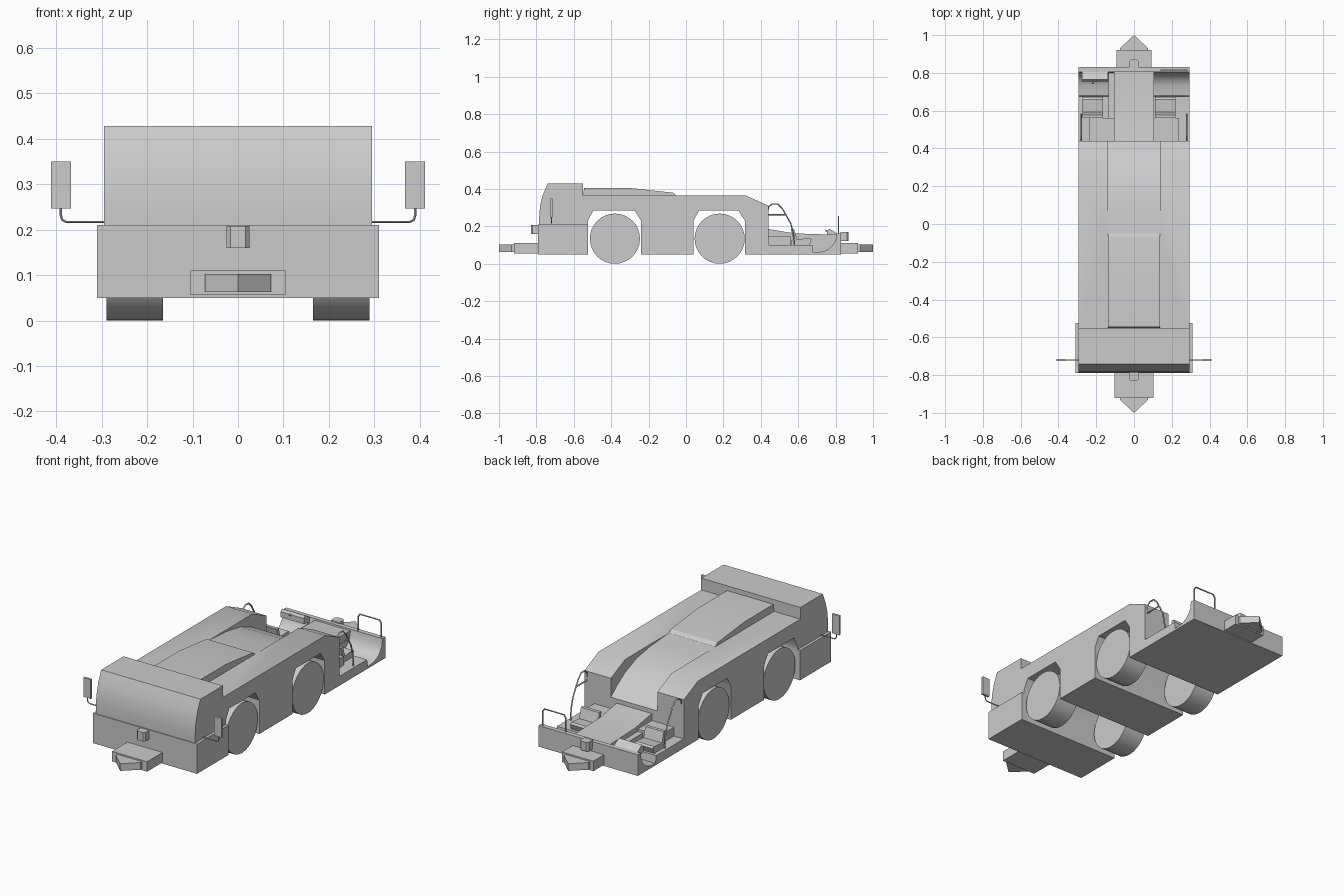
import bpy, bmesh, math
from mathutils import Vector

if "Cube" in bpy.data.objects:
    bpy.data.objects.remove(bpy.data.objects["Cube"])


def finish(ob, angle=30):
    bpy.ops.object.select_all(action='DESELECT')
    ob.select_set(True)
    bpy.context.view_layer.objects.active = ob
    bpy.ops.object.shade_smooth_by_angle(angle=math.radians(angle))
    return ob


def prism(name, pts, axis, a, b):
    """Extrude a 2D profile: axis 'x' takes (y, z) points, axis 'z' takes (x, y)."""
    place = (lambda p: (a, p[0], p[1])) if axis == 'x' else (lambda p: (p[0], p[1], a))
    bm = bmesh.new()
    face = bm.faces.new([bm.verts.new(place(p)) for p in pts])
    ext = bmesh.ops.extrude_face_region(bm, geom=[face])
    move = Vector((b - a, 0, 0)) if axis == 'x' else Vector((0, 0, b - a))
    bmesh.ops.translate(bm, vec=move, verts=[v for v in ext['geom'] if isinstance(v, bmesh.types.BMVert)])
    bmesh.ops.recalc_face_normals(bm, faces=bm.faces)
    me = bpy.data.meshes.new(name)
    bm.to_mesh(me)
    bm.free()
    ob = bpy.data.objects.new(name, me)
    bpy.context.collection.objects.link(ob)
    return finish(ob)


def box(name, x0, x1, y0, y1, z0, z1):
    return prism(name, [(y0, z0), (y1, z0), (y1, z1), (y0, z1)], 'x', x0, x1)


def tube(name, pts, r=0.004):
    cu = bpy.data.curves.new(name, 'CURVE')
    cu.dimensions = '3D'
    cu.bevel_depth = r
    cu.bevel_resolution = 1
    cu.use_fill_caps = True
    sp = cu.splines.new('POLY')
    sp.points.add(len(pts) - 1)
    for p, co in zip(sp.points, pts):
        p.co = (*co, 1)
    ob = bpy.data.objects.new(name, cu)
    bpy.context.collection.objects.link(ob)
    bpy.ops.object.select_all(action='DESELECT')
    ob.select_set(True)
    bpy.context.view_layer.objects.active = ob
    bpy.ops.object.convert(target='MESH')
    return finish(bpy.context.object, 60)


# main hull with wheel arches, sunken channel cut along its rear deck
def arch(y0, y1):
    return [(y0, 0.05), (y0, 0.23), (y0 + 0.03, 0.285), (y1 - 0.035, 0.285), (y1, 0.23), (y1, 0.05)]


hull = prism('hull', [(-0.56, 0.365), (-0.56, 0.21), (-0.525, 0.21)] + arch(-0.525, -0.24)[1:]
             + arch(0.04, 0.315) + [(0.44, 0.05), (0.44, 0.31), (0.32, 0.365)], 'x', -0.295, 0.295)
cutter = prism('channel_cutter', [(-0.05, 0.365), (0.1, 0.355), (0.22, 0.335), (0.32, 0.295),
                                  (0.39, 0.25), (0.45, 0.2), (0.45, 0.5), (-0.05, 0.5)], 'x', -0.138, 0.138)
cutter.hide_render = True
mod = hull.modifiers.new('channel', 'BOOLEAN')
mod.operation = 'DIFFERENCE'
mod.solver = 'EXACT'
mod.object = cutter
bpy.context.view_layer.objects.active = hull
bpy.ops.object.modifier_apply(modifier='channel')
bpy.data.objects.remove(cutter)
finish(hull)

# front end: wide lower bumper and curved upper cowl
box('front_bumper', -0.31, 0.31, -0.79, -0.525, 0.05, 0.21)
prism('front_cowl', [(-0.55, 0.2), (-0.785, 0.2), (-0.785, 0.25), (-0.78, 0.31), (-0.765, 0.37),
                     (-0.74, 0.428), (-0.55, 0.428)], 'x', -0.295, 0.295)

# raised engine cover
prism('engine_cover', [(-0.551, 0.36), (-0.545, 0.405), (-0.3, 0.405), (-0.07, 0.38), (-0.045, 0.36)],
      'x', -0.138, 0.138)

# wheels
for y in (-0.38, 0.18):
    for x in (-0.227, 0.227):
        bpy.ops.mesh.primitive_cylinder_add(vertices=32, radius=0.134, depth=0.125,
                                            location=(x, y, 0.134), rotation=(0, math.pi / 2, 0))
        bpy.context.object.name = 'wheel'
        finish(bpy.context.object)

# open rear cab: floor with curved footwell and back plate
prism('cab_floor', [(0.44, 0.05), (0.83, 0.05), (0.83, 0.163), (0.805, 0.163), (0.80, 0.125), (0.785, 0.1),
                    (0.765, 0.08), (0.735, 0.066), (0.68, 0.06), (0.675, 0.1), (0.44, 0.1)], 'x', -0.295, 0.295)
prism('center_console', [(0.43, 0.06), (0.805, 0.06), (0.805, 0.155), (0.58, 0.162), (0.43, 0.187)],
      'x', -0.105, 0.105)
box('console_side', -0.136, -0.104, 0.44, 0.80, 0.06, 0.135)
prism('dashboard', [(0.755, 0.145), (0.755, 0.175), (0.765, 0.187), (0.78, 0.18), (0.805, 0.163), (0.805, 0.135)],
      'x', -0.275, -0.137)
tube('steering_column', [(-0.218, 0.77, 0.16), (-0.218, 0.745, 0.18)], 0.005)

# seats and the boxes behind them
for cx in (-0.218, 0.165):
    x0, x1 = cx - 0.055, cx + 0.055
    prism('seat_cushion', [(0.565, 0.1), (0.66, 0.1), (0.672, 0.13), (0.66, 0.137), (0.565, 0.128)], 'x', x0, x1)
    prism('seat_back', [(0.575, 0.125), (0.595, 0.125), (0.578, 0.185), (0.56, 0.185)], 'x', x0, x1)
for s in (-1, 1):
    box('seat_box', s * 0.1, s * 0.237, 0.44, 0.56, 0.1, 0.148)

# cab grab rails
for x in (-0.28, 0.28):
    tube('side_rail', [(x, 0.435, 0.27), (x, 0.442, 0.305), (x, 0.46, 0.32), (x, 0.49, 0.32),
                       (x, 0.515, 0.295), (x, 0.56, 0.215), (x, 0.575, 0.16), (x, 0.58, 0.1)])
tube('cross_rail', [(0.28, 0.44, 0.262), (0.28, 0.53, 0.262)])
tube('rear_rail', [(0.145, 0.815, 0.155), (0.145, 0.815, 0.24), (0.155, 0.815, 0.253),
                   (0.27, 0.815, 0.253), (0.28, 0.815, 0.24), (0.28, 0.815, 0.155)])

# tow couplings at both ends: housing, pointed tongue and small upper hitch
for name, s, w, zh, y0 in (('front', -1, 0.104, 0.165, 0.785), ('rear', 1, 0.093, 0.127, 0.825)):
    prism(name + '_tow_housing', [(-w, s * y0), (w, s * y0), (w, s * 0.92), (-w, s * 0.92)], 'z', 0.056, 0.11)
    prism(name + '_tow_tongue', [(-0.073, s * 0.91), (-0.073, s * 0.932), (0, s * 1.0),
                                 (0.073, s * 0.932), (0.073, s * 0.91)], 'z', 0.063, 0.102)
    d = y0 + 0.035
    prism(name + '_hitch', [(-0.025, s * y0), (-0.025, s * d), (-0.016, s * (d + 0.01)),
                            (0.016, s * (d + 0.01)), (0.025, s * d), (0.025, s * y0)], 'z', zh - 0.005, zh + 0.043)

# wing mirrors on bent stems
for s in (-1, 1):
    box('mirror', s * 0.367, s * 0.411, -0.726, -0.714, 0.247, 0.35)
    tube('mirror_stem', [(s * 0.29, -0.72, 0.217), (s * 0.378, -0.72, 0.217), (s * 0.387, -0.72, 0.222),
                         (s * 0.39, -0.72, 0.232), (s * 0.39, -0.72, 0.255)], 0.003)
